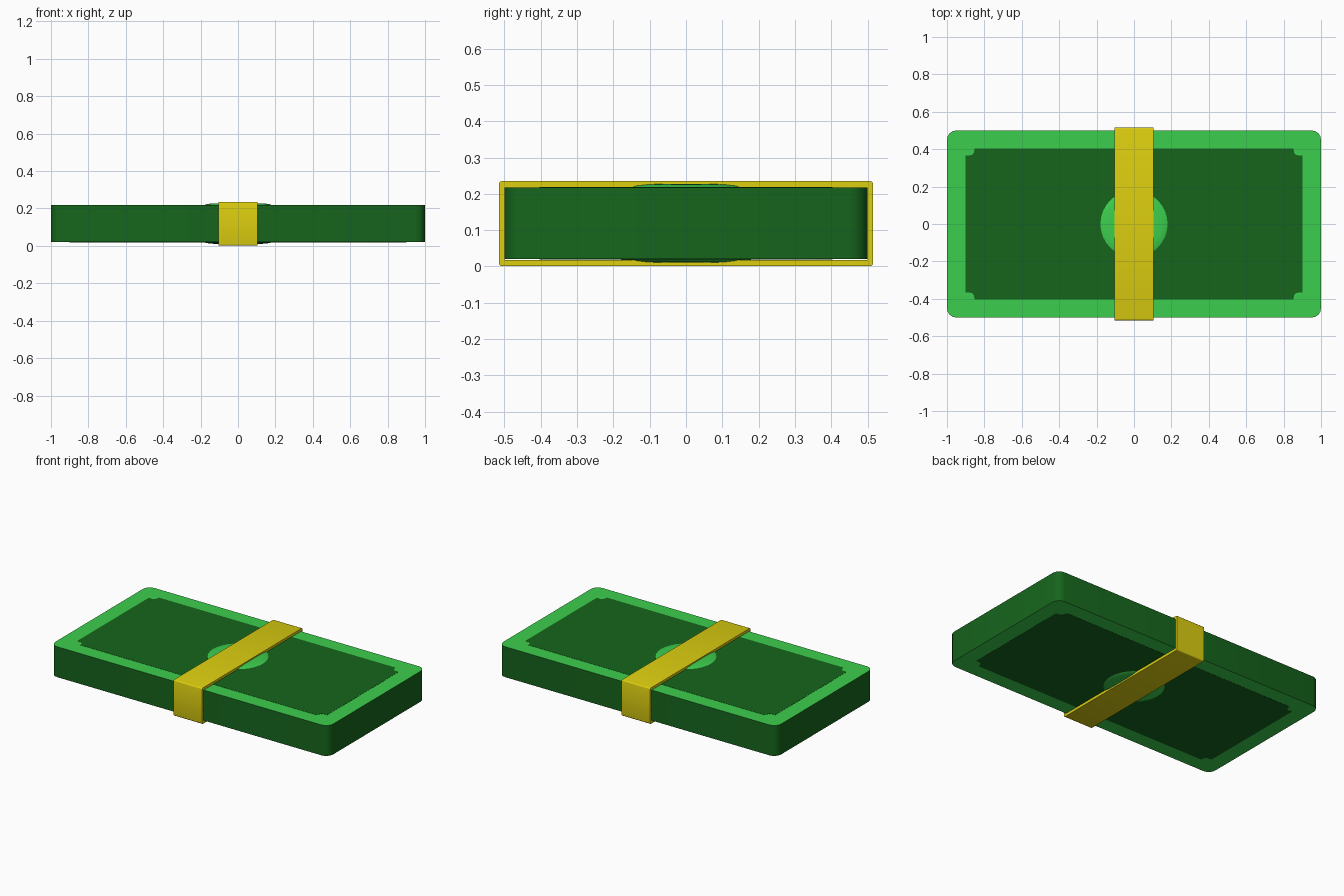
import bpy, bmesh, math

if "Cube" in bpy.data.objects:
    bpy.data.objects.remove(bpy.data.objects["Cube"])


def material(name, rgb):
    m = bpy.data.materials.new(name)
    m.diffuse_color = (*rgb, 1)
    m.use_nodes = True
    m.node_tree.nodes["Principled BSDF"].inputs["Base Color"].default_value = m.diffuse_color
    return m


LIGHT = material("light_green", (0.045, 0.62, 0.075))
DARK = material("dark_green", (0.008, 0.13, 0.012))
YELLOW = material("yellow", (0.72, 0.62, 0.005))
Z0, Z1 = 0.02, 0.218


def rounded_rect(hx, hy, r, seg):
    pts = []
    for q, (sx, sy) in enumerate([(1, 1), (-1, 1), (-1, -1), (1, -1)]):
        for i in range(seg + 1):
            a = math.pi / 2 * (q + i / seg)
            pts.append((sx * (hx - r) + r * math.cos(a), sy * (hy - r) + r * math.sin(a)))
    return pts


def finish(name, bm, mats, smooth=True):
    bmesh.ops.recalc_face_normals(bm, faces=bm.faces)
    me = bpy.data.meshes.new(name)
    bm.to_mesh(me)
    bm.free()
    ob = bpy.data.objects.new(name, me)
    bpy.context.collection.objects.link(ob)
    for m in mats:
        me.materials.append(m)
    if smooth:
        bpy.ops.object.select_all(action='DESELECT')
        ob.select_set(True)
        bpy.context.view_layer.objects.active = ob
        bpy.ops.object.shade_smooth_by_angle(angle=math.radians(35))
    return ob


def prism(name, pts, z0, z1, side_mat, cap_mat):
    bm = bmesh.new()
    lo = [bm.verts.new((x, y, z0)) for x, y in pts]
    hi = [bm.verts.new((x, y, z1)) for x, y in pts]
    bm.faces.new(lo)
    bm.faces.new(hi)
    n = len(pts)
    for i in range(n):
        j = (i + 1) % n
        bm.faces.new((lo[i], lo[j], hi[j], hi[i])).material_index = 1
    return finish(name, bm, [cap_mat, side_mat])


# Bill stack: dark sides, light borders on both faces
prism("bill_stack", rounded_rect(1, 0.5, 0.05, 4), Z0, Z1, DARK, LIGHT)

# Dark printed panels with notched corners
corner = [(0.9, 0.365), (0.865, 0.369), (0.856, 0.382), (0.852, 0.404)]
panel = (corner + [(-x, y) for x, y in reversed(corner)]
         + [(-x, -y) for x, y in corner] + [(x, -y) for x, y in reversed(corner)])
prism("top_panel", panel, Z1 - 0.005, Z1 + 0.001, DARK, DARK)
prism("bottom_panel", panel, Z0 - 0.001, Z0 + 0.005, DARK, DARK)


# Shallow domed medallions on both faces
def medallion(name, z, s):
    bm = bmesh.new()
    n, prev = 32, None
    for r, h in [(0.182, 0), (0.172, 0.004), (0.15, 0.0075), (0.12, 0.0095)]:
        ring = [bm.verts.new((r * math.cos(2 * math.pi * i / n),
                              r * math.sin(2 * math.pi * i / n), z + s * h)) for i in range(n)]
        if prev:
            for i in range(n):
                j = (i + 1) % n
                bm.faces.new((prev[i], prev[j], ring[j], ring[i]))
        else:
            bm.faces.new(ring)
        prev = ring
    bm.faces.new(prev)
    finish(name, bm, [LIGHT])


medallion("top_medallion", Z1, 1)
medallion("bottom_medallion", Z0, -1)

# Paper band wrapped around the middle
bm = bmesh.new()
zc, hz = 0.118, 0.117
outer = rounded_rect(0.515, hz, 0.008, 3)
inner = rounded_rect(0.5, 0.1, 0.002, 3)
loops = [[bm.verts.new((x, y, z + zc)) for y, z in pts]
         for x, pts in ((-0.103, outer), (0.103, outer), (0.103, inner), (-0.103, inner))]
for k in range(4):
    a, b = loops[k], loops[(k + 1) % 4]
    for i in range(len(outer)):
        j = (i + 1) % len(outer)
        bm.faces.new((a[i], a[j], b[j], b[i]))
finish("paper_band", bm, [YELLOW])
